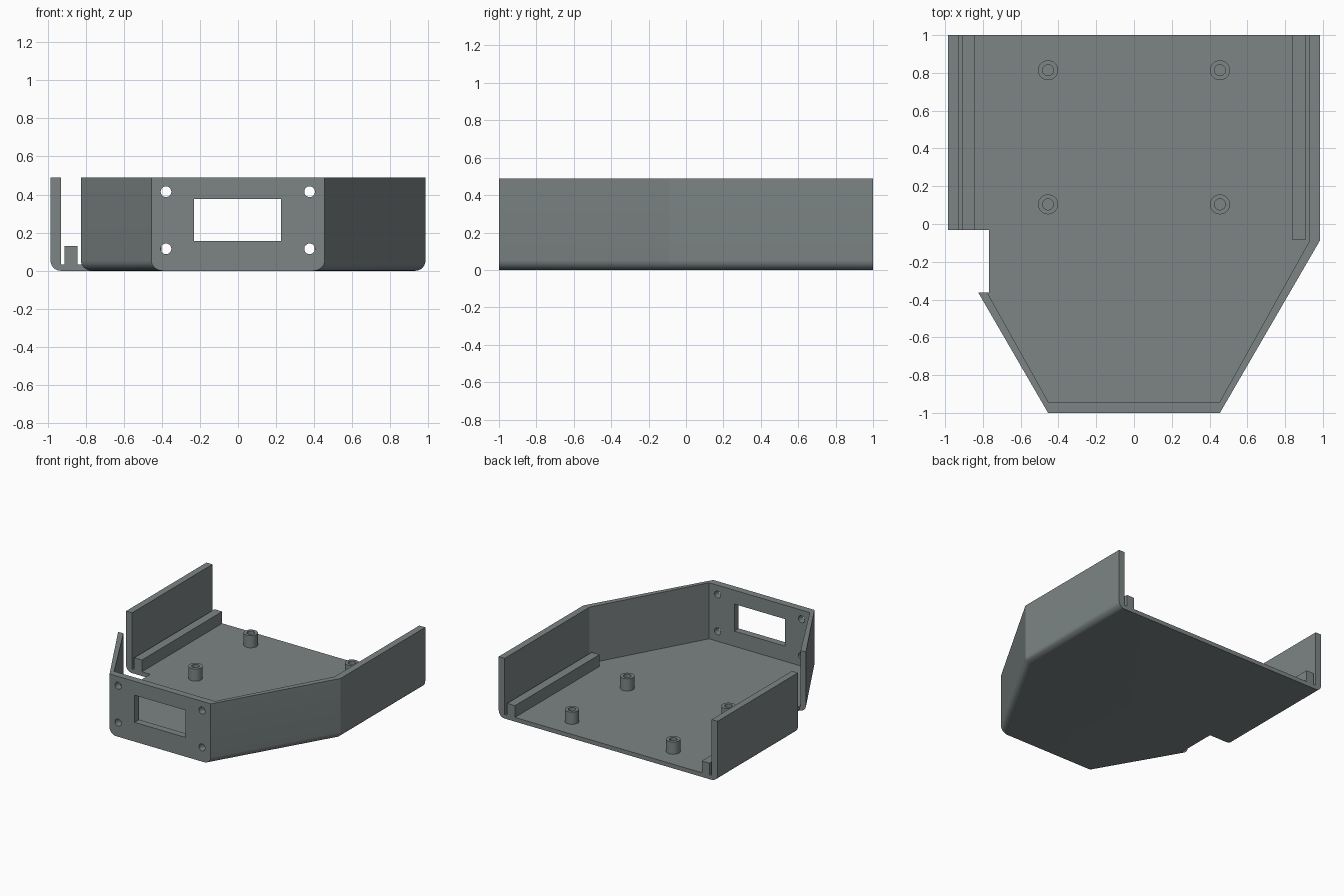
import bpy, bmesh, math

if "Cube" in bpy.data.objects:
    bpy.data.objects.remove(bpy.data.objects["Cube"])

H, FLOOR, R = 0.49, 0.034, 0.053      # wall height, floor thickness, bottom edge radius
HALF, NOSE, BEND = 0.984, 0.455, -0.088  # half width, half front width, y of the bend

grey = bpy.data.materials.new("slate grey")
grey.diffuse_color = (0.205, 0.235, 0.235, 1)
grey.use_nodes = True
grey.node_tree.nodes["Principled BSDF"].inputs["Base Color"].default_value = grey.diffuse_color


def loft(name, rings):
    """Closed solid through equal-length rings of points."""
    bm = bmesh.new()
    rows = [[bm.verts.new(p) for p in ring] for ring in rings]
    n = len(rows[0])
    for a, b in zip(rows, rows[1:]):
        for i in range(n):
            j = (i + 1) % n
            bm.faces.new((a[i], a[j], b[j], b[i]))
    bm.faces.new(rows[0][::-1])
    bm.faces.new(rows[-1])
    bmesh.ops.recalc_face_normals(bm, faces=bm.faces)
    me = bpy.data.meshes.new(name)
    bm.to_mesh(me)
    bm.free()
    me.materials.append(grey)
    ob = bpy.data.objects.new(name, me)
    bpy.context.collection.objects.link(ob)
    return ob


def prism(name, outline, z0, z1):
    return loft(name, [[(x, y, z) for x, y in outline] for z in (z0, z1)])


def box(name, x0, x1, y0, y1, z0, z1):
    return prism(name, [(x0, y0), (x1, y0), (x1, y1), (x0, y1)], z0, z1)


def circle(r, n=32):
    return [(r * math.cos(2 * math.pi * i / n), r * math.sin(2 * math.pi * i / n)) for i in range(n)]


def cut(ob, cutter):
    bpy.context.view_layer.objects.active = ob
    m = ob.modifiers.new("cut", 'BOOLEAN')
    m.operation, m.solver, m.object = 'DIFFERENCE', 'EXACT', cutter
    bpy.ops.object.modifier_apply(modifier=m.name)
    bpy.data.objects.remove(cutter)


def smooth(ob):
    bpy.ops.object.select_all(action='DESELECT')
    ob.select_set(True)
    bpy.context.view_layer.objects.active = ob
    bpy.ops.object.shade_smooth_by_angle(angle=math.radians(25))


# Tray body: outline with rounded bottom edges on the sides and slanted walls
def outline_ring(d, z):
    side, bend, nose = HALF - d, BEND + 0.27 * d, NOSE - 1.157 * d
    return [(side, 1, z), (-side, 1, z), (-side, bend, z),
            (-nose, -1, z), (nose, -1, z), (side, bend, z)]


rings = []
for i in range(9):
    a = math.pi / 2 * i / 8
    rings.append(outline_ring(R * (1 - math.sin(a)), R * (1 - math.cos(a))))
rings.append(outline_ring(0, H))
tray = loft("tray_shell", rings)

# Inner cavity, open at the top and back
cut(tray, prism("cavity", [(0.93, 1.2), (-0.93, 1.2), (-0.93, BEND), (-0.453, -0.943),
                           (0.453, -0.943), (0.93, BEND)], FLOOR, 1))
# Notch through the left side
cut(tray, box("notch", -1.2, -0.767, -0.362, -0.032, -0.2, 1))
# Display window in the front wall
cut(tray, box("window", -0.23, 0.226, -1.2, -0.8, 0.157, 0.377))
# Screw holes around the window
for x in (-0.378, 0.376):
    for z in (0.115, 0.415):
        cut(tray, loft("screw_hole", [[(x + u, y, z + v) for u, v in circle(0.028)]
                                      for y in (-1.2, -0.8)]))
smooth(tray)

# Guide rails beside the walls
box("left_rail", -0.911, -0.842, -0.032, 1, FLOOR - 0.004, 0.13)
box("right_rail", 0.838, 0.908, -0.085, 1, FLOOR - 0.004, 0.13)

# Hollow standoffs on the floor
for x in (-0.455, 0.455):
    for y in (0.104, 0.814):
        profile = [(0.029, FLOOR), (0.029, 0.133), (0.053, 0.133), (0.053, FLOOR)]
        bm = bmesh.new()
        rows = [[bm.verts.new((x + u, y + v, z)) for u, v in circle(r)] for r, z in profile]
        for a, b in zip(rows, rows[1:] + rows[:1]):
            for i in range(32):
                j = (i + 1) % 32
                bm.faces.new((a[i], a[j], b[j], b[i]))
        bmesh.ops.recalc_face_normals(bm, faces=bm.faces)
        me = bpy.data.meshes.new("standoff")
        bm.to_mesh(me)
        bm.free()
        me.materials.append(grey)
        post = bpy.data.objects.new("standoff", me)
        bpy.context.collection.objects.link(post)
        smooth(post)
